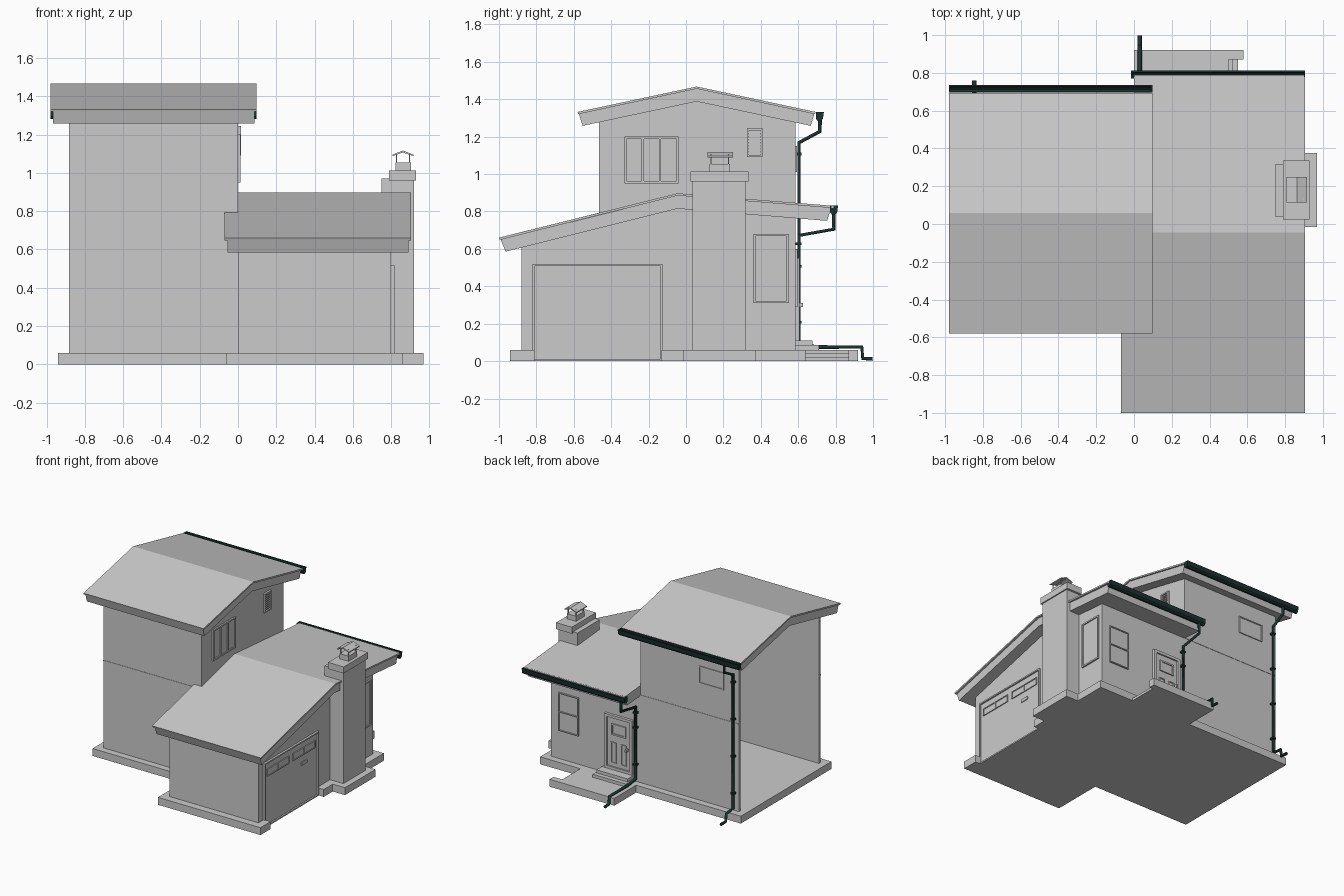
import bpy, bmesh
from mathutils import Vector

cube = bpy.data.objects.get("Cube")
if cube:
    bpy.data.objects.remove(cube, do_unlink=True)


def material(name, rgb):
    m = bpy.data.materials.new(name)
    m.use_nodes = True
    m.diffuse_color = (*rgb, 1)
    m.node_tree.nodes["Principled BSDF"].inputs["Base Color"].default_value = (*rgb, 1)
    return m


GREY = material("pale_grey", (0.6, 0.6, 0.6))
GREEN = material("dark_green", (0.012, 0.032, 0.029))


def finish(name, bm, mat):
    bmesh.ops.recalc_face_normals(bm, faces=bm.faces)
    mesh = bpy.data.meshes.new(name)
    bm.to_mesh(mesh)
    bm.free()
    mesh.materials.append(mat)
    ob = bpy.data.objects.new(name, mesh)
    bpy.context.scene.collection.objects.link(ob)
    return ob


def place(axis, u, v, w):
    return {"x": (w, u, v), "y": (u, w, v), "z": (u, v, w)}[axis]


def prism(name, axis, pts, lo, hi, mat=GREY):
    """Extrude a closed outline along an axis."""
    bm = bmesh.new()
    face = bm.faces.new([bm.verts.new(place(axis, u, v, lo)) for u, v in pts])
    ext = bmesh.ops.extrude_face_region(bm, geom=[face])
    shift = Vector(place(axis, 0, 0, hi - lo))
    bmesh.ops.translate(bm, vec=shift, verts=[e for e in ext["geom"] if isinstance(e, bmesh.types.BMVert)])
    return finish(name, bm, mat)


def boxes(name, parts, mat=GREY):
    """Join several boxes, each given as x, y and z ranges."""
    bm = bmesh.new()
    for xs, ys, zs in parts:
        made = bmesh.ops.create_cube(bm, size=1)["verts"]
        for v in made:
            v.co = [r[0] if c < 0 else r[1] for c, r in zip(v.co, (xs, ys, zs))]
    return finish(name, bm, mat)


def panel(name, axis, wall, us, zs, cols=1, rows=1, bar=0.012, depth=0.012):
    """Thin pane on a wall with a raised frame and glazing bars."""
    parts = []

    def add(u0, u1, z0, z1, d):
        w = (wall - 0.004, wall + d)
        parts.append((w, (u0, u1), (z0, z1)) if axis == "x" else ((u0, u1), w, (z0, z1)))

    (u0, u1), (z0, z1) = us, zs
    add(u0, u1, z0, z1, depth * 0.3)
    for i in range(cols + 1):
        u = u0 + (u1 - u0 - bar) * i / cols
        add(u, u + bar, z0, z1, depth)
    for i in range(rows + 1):
        z = z0 + (z1 - z0 - bar) * i / rows
        add(u0, u1, z, z + bar, depth)
    return boxes(name, parts)


# Foundation slab with porch, side notch and chimney footing
prism("foundation", "z", [
    (-.94, -.52), (-.06, -.52), (-.06, -.94), (.86, -.94), (.86, -.81), (.8, -.81),
    (.8, -.13), (.86, -.13), (.86, -.015), (.97, -.015), (.97, .375), (.86, .375),
    (.86, .64), (.5, .64), (.5, .87), (.58, .87), (.58, .92), (0, .92), (0, .64), (-.94, .64)], 0, .06)
boxes("porch_steps", [((.5, .525), (.64, .87), (0, .04)), ((.525, .55), (.64, .87), (0, .02))])
boxes("door_steps", [((.05, .33), (.58, .675), (.06, .11)), ((.04, .34), (.58, .71), (.06, .085))])

# Tall block, open on its outer side
FRONT, BACK, T = -.465, .585, .025
boxes("tall_front_wall", [((-.883, 0), (FRONT, FRONT + T), (.06, 1.3))])
boxes("tall_back_wall", [((-.883, 0), (BACK - T, BACK), (.06, 1.3))])
prism("tall_inner_wall", "x", [(FRONT + T, .06), (BACK - T, .06), (BACK - T, 1.3), (.057, 1.42), (FRONT + T, 1.3)], -T, 0)
prism("tall_gable", "x", [(FRONT, 1.29), (BACK, 1.29), (.057, 1.42)], -T, -.0005)
for side, y in (("front", FRONT), ("back", BACK)):
    boxes("tall_%s_belt" % side, [((-.883, 0), (y - .003, y + .003), (.765, .772))])

# Tall roof: thin covering over thicker boards
prism("tall_roof_cover", "x", [(-.58, 1.332), (.057, 1.468), (.694, 1.332), (.69, 1.32), (.057, 1.456), (-.576, 1.32)], -.98, .097)
prism("tall_roof_boards", "x", [(-.572, 1.321), (.057, 1.456), (.686, 1.321), (.667, 1.258), (.057, 1.388), (-.553, 1.258)], -.968, .085)

# Low wing and its roof
prism("wing_walls", "x", [(-.88, .06), (BACK, .06), (BACK, .8), (-.045, .85), (-.88, .65)], 0, .8)
prism("wing_roof_cover", "x", [(-1, .66), (-.045, .897), (.79, .83), (.787, .818), (-.045, .885), (-.995, .648)], 0, .905)
prism("wing_roof_boards", "x", [(-.99, .649), (-.045, .885), (.775, .819), (.755, .75), (-.045, .815), (-.965, .585)], 0, .89)
prism("wing_eave_cover", "x", [(-1, .66), (FRONT, .793), (FRONT, .781), (-.995, .648)], -.07, 0)
prism("wing_eave_boards", "x", [(-.99, .649), (FRONT, .781), (FRONT, .71), (-.965, .585)], -.055, 0)

# Chimney with cap and hood
boxes("chimney_stack", [((.75, .92), (.036, .318), (.06, .97))])
boxes("chimney_cap", [((.79, .93), (.025, .335), (.96, 1.013)), ((.822, .905), (.125, .235), (1.013, 1.055))])
boxes("hood_posts", [((x, x + .006), (y, y + .006), (1.05, 1.105)) for x in (.826, .894) for y in (.13, .224)])
prism("chimney_hood", "y", [(.808, 1.096), (.862, 1.117), (.916, 1.096), (.916, 1.088), (.862, 1.107), (.808, 1.088)], .115, .25)

# Windows
panel("upper_side_window", "x", 0, (-.33, -.04), (.95, 1.2), cols=3)
panel("upper_back_window", "y", BACK, (-.75, -.53), (1.01, 1.15), bar=.008, depth=.008)
panel("wing_back_window", "y", BACK, (.55, .73), (.29, .6), rows=2, bar=.008)
panel("wing_side_window", "x", .8, (.36, .55), (.31, .68))

# Gable vent with slats
panel("vent", "x", 0, (.325, .41), (1.09, 1.245), bar=.011, depth=.015)
boxes("vent_slats", [((0, .011), (.336, .399), (1.108 + .016 * i, 1.116 + .016 * i)) for i in range(8)])

# Garage door
panel("garage_door", "x", .8, (-.82, -.126), (0, .52), bar=.011, depth=.017)
for n, ys in enumerate([(-.78, -.5), (-.45, -.165)]):
    panel("garage_window_%d" % n, "x", .805, ys, (.4, .46), cols=2, bar=.007, depth=.008)
boxes("garage_handle", [((.8, .812), (-.34, -.27), (.32, .345))])

# Back door
panel("back_door", "y", BACK, (.06, .31), (.11, .55), bar=.022, depth=.022)
boxes("door_leaf", [((.085, .285), (BACK, .595), (.115, .53))])
panel("door_window", "y", .595, (.12, .25), (.39, .48), bar=.012, depth=.01)
for n, xs in enumerate([(.115, .165), (.205, .255)]):
    panel("door_panel_%d" % n, "y", .595, xs, (.16, .33), bar=.008, depth=.008)
boxes("door_handle", [((.1, .112), (.59, .625), (.29, .31))])


# Gutters: open troughs along both back eaves
def gutter(name, y, z, x0, x1):
    outline = [(0, 0), (.008, 0), (.008, -.03), (.018, -.039), (.029, -.03), (.032, 0),
               (.042, 0), (.037, -.036), (.025, -.048), (.01, -.048), (0, -.036)]
    prism(name, "x", [(y + a, z + b) for a, b in outline], x0, x1, GREEN)
    for x in (x0, x1 - .006):
        prism(name + "_end", "x", [(y + a, z + b) for a, b in outline[:1] + outline[6:]], x, x + .006, GREEN)


gutter("tall_gutter", .695, 1.331, -.98, .097)
gutter("wing_gutter", .771, .831, -.015, .905)


# Downpipes with clips
def downpipe(name, x, path, clips):
    data = bpy.data.curves.new(name, "CURVE")
    data.dimensions = "3D"
    data.bevel_depth = .012
    data.bevel_resolution = 1
    data.use_fill_caps = True
    line = data.splines.new("POLY")
    line.points.add(len(path) - 1)
    for p, (y, z) in zip(line.points, path):
        p.co = (x, y, z, 1)
    data.materials.append(GREEN)
    ob = bpy.data.objects.new(name, data)
    bpy.context.scene.collection.objects.link(ob)
    bpy.ops.object.select_all(action="DESELECT")
    ob.select_set(True)
    bpy.context.view_layer.objects.active = ob
    bpy.ops.object.convert(target="MESH")
    boxes(name + "_clips", [((x - .015, x + .015), (BACK, .618), (z, z + .014)) for z in clips], GREEN)


downpipe("tall_downpipe", -.845, [(.716, 1.29), (.716, 1.228), (.604, 1.168), (.604, .085), (.69, .075), (.7, .014), (.76, .012)],
         (.2, .5, .8, 1.1))
downpipe("wing_downpipe", .03, [(.79, .79), (.79, .705), (.604, .672), (.604, .09), (.7, .075), (.94, .075), (.945, .014), (.997, .012)],
         (.2, .5, .62))
